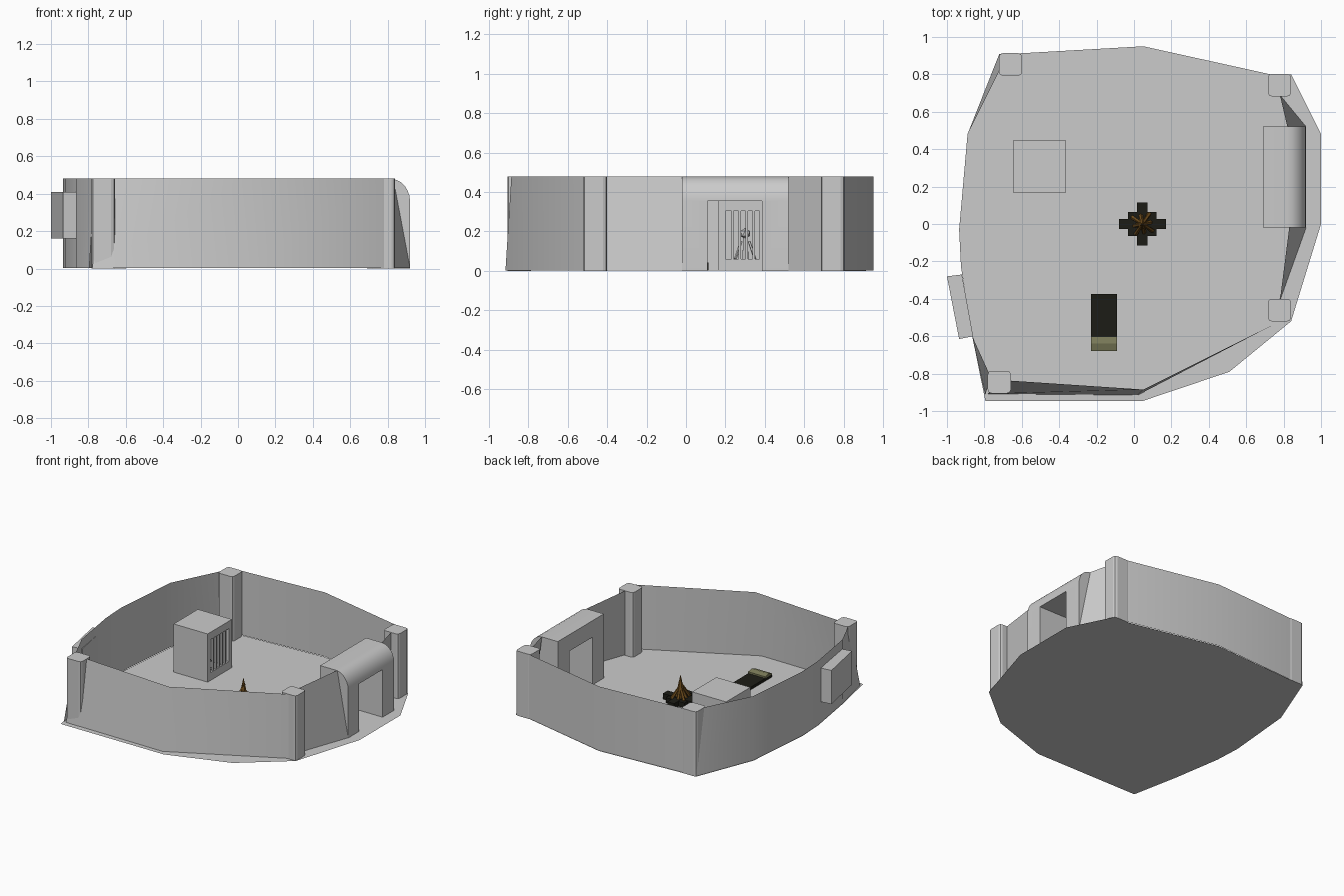
import bpy, bmesh, math
from mathutils import Vector, Matrix

if "Cube" in bpy.data.objects:
    bpy.data.objects.remove(bpy.data.objects["Cube"])

H = 0.48


def add(name, verts, faces, color=None, smooth=False):
    me = bpy.data.meshes.new(name)
    me.from_pydata(verts, [], faces)
    bm = bmesh.new()
    bm.from_mesh(me)
    bmesh.ops.recalc_face_normals(bm, faces=bm.faces)
    bm.to_mesh(me)
    bm.free()
    ob = bpy.data.objects.new(name, me)
    bpy.context.collection.objects.link(ob)
    if color:
        me.materials.append(color)
    for p in me.polygons:
        p.use_smooth = smooth
    return ob


def mat(name, rgb):
    m = bpy.data.materials.new(name)
    m.diffuse_color = (*rgb, 1)
    m.use_nodes = True
    m.node_tree.nodes["Principled BSDF"].inputs["Base Color"].default_value = m.diffuse_color
    return m


def prism(name, pts, z0, z1, color=None):
    n = len(pts)
    v = [(x, y, z0) for x, y in pts] + [(x, y, z1) for x, y in pts]
    f = [list(range(n))[::-1], list(range(n, 2 * n))]
    f += [(i, (i + 1) % n, (i + 1) % n + n, i + n) for i in range(n)]
    return add(name, v, f, color)


def box(name, x0, x1, y0, y1, z0, z1, color=None):
    return prism(name, [(x0, y0), (x1, y0), (x1, y1), (x0, y1)], z0, z1, color)


def wall(name, bottom, top):
    n = len(bottom)
    v = [(x, y, 0.003) for x, y in bottom] + [(x, y, H) for x, y in top]
    return add(name, v, [(i, i + 1, n + i + 1, n + i) for i in range(n - 1)], smooth=True)


def rod(name, a, b, r0, r1, color=None, sides=5):
    a, b = Vector(a), Vector(b)
    bm = bmesh.new()
    rot = Vector((0, 0, 1)).rotation_difference(b - a).to_matrix().to_4x4()
    bmesh.ops.create_cone(bm, cap_ends=True, segments=sides, radius1=r0, radius2=r1,
                          depth=(b - a).length, matrix=Matrix.Translation((a + b) / 2) @ rot)
    me = bpy.data.meshes.new(name)
    bm.to_mesh(me)
    bm.free()
    ob = bpy.data.objects.new(name, me)
    bpy.context.collection.objects.link(ob)
    if color:
        me.materials.append(color)
    return ob


black = mat("charcoal", (0.012, 0.012, 0.008))
olive = mat("olive", (0.2, 0.2, 0.1))
brown = mat("burnt_wood", (0.16, 0.075, 0.012))

# Floor: one flat many-sided sheet
left = [(-0.72, 0.91), (-0.89, 0.48), (-0.935, -0.03), (-0.925, -0.23), (-0.865, -0.60), (-0.795, -0.91)]
floor = left[:-1] + [(-0.795, -0.945), (0.05, -0.945), (0.51, -0.79), (0.84, -0.52), (1, 0),
                     (1, 0.48), (0.84, 0.80), (0.73, 0.80), (0.05, 0.95), (-0.60, 0.913)]
add("floor", [(x, y, 0) for x, y in floor], [list(range(len(floor)))])

# Walls, some leaning inward at the top
wall("left_wall", left, [(-0.715, 0.83)] + left[1:5] + [(-0.765, -0.82)])
wall("back_wall", [(-0.70, 0.905), (0.05, 0.95), (0.76, 0.795)],
     [(-0.70, 0.905), (0.05, 0.95), (0.76, 0.795)])
wall("front_wall", [(-0.78, -0.908), (0.02, -0.915), (0.78, -0.52)],
     [(-0.70, -0.835), (0.05, -0.885), (0.78, -0.52)])
wall("right_wall_back", [(0.78, 0.69), (0.92, 0.52)], [(0.78, 0.69), (0.82, 0.52)])
wall("right_wall_front", [(0.78, -0.41), (0.92, -0.02)], [(0.78, -0.41), (0.83, -0.02)])

# Corner pillars with rounded vertical edges
for i, (cx, cy) in enumerate([(-0.72, -0.845), (0.778, -0.46), (0.778, 0.743), (-0.66, 0.853)]):
    pts = []
    for q in range(4):
        c = math.pi / 4 + q * math.pi / 2
        ox, oy = cx + 0.042 * math.copysign(1, math.cos(c)), cy + 0.04 * math.copysign(1, math.sin(c))
        for k in range(3):
            a = q * math.pi / 2 + k * math.pi / 4
            pts.append((ox + 0.02 * math.cos(a), oy + 0.02 * math.sin(a)))
    prism(f"corner_pillar_{i}", pts, 0, H)

# Gatehouse: rounded-top block with a doorway cut through
prof = [(0.69, 0.001), (0.69, 0.478), (0.82, 0.478)]
prof += [(0.82 + 0.10 * math.sin(a), 0.358 + 0.12 * math.cos(a))
         for a in [math.pi / 2 * k / 6 for k in range(1, 7)]]
prof += [(0.92, 0.001)]
n = len(prof)
gate = add("gatehouse", [(x, -0.02, z) for x, z in prof] + [(x, 0.52, z) for x, z in prof],
           [list(range(n)), list(range(n, 2 * n))] +
           [(i, (i + 1) % n, (i + 1) % n + n, i + n) for i in range(n)])
cutter = box("doorway_cutter", 0.5, 1.1, 0.11, 0.385, -0.1, 0.355)
cutter.hide_render = True
cutter.hide_viewport = True
mod = gate.modifiers.new("doorway", 'BOOLEAN')
mod.object = cutter
mod.solver = 'EXACT'
bpy.context.view_layer.objects.active = gate
gate.select_set(True)
bpy.ops.object.modifier_apply(modifier="doorway")
bpy.data.objects.remove(cutter)
bpy.ops.object.shade_smooth_by_angle(angle=math.radians(30))

# Wall box set into the left wall
prism("wall_box", [(-1, -0.28), (-0.935, -0.615), (-0.86, -0.60), (-0.92, -0.27)], 0.16, 0.41)

# Cell: hollow box, open towards the gate, with a barred front
X0, X1, Y0, Y1, CH = -0.645, -0.365, 0.165, 0.45, 0.36
add("cell", [(x, y, z) for x in (X0, X1) for y in (Y0, Y1) for z in (0.002, CH)],
    [(0, 1, 3, 2), (0, 1, 5, 4), (2, 3, 7, 6), (1, 3, 7, 5), (0, 2, 6, 4)])
for nm, y0, y1, z0, z1 in [("side_a", Y0, 0.2, 0.002, CH), ("side_b", 0.415, Y1, 0.002, CH),
                           ("sill", 0.2, 0.415, 0.002, 0.06), ("head", 0.2, 0.415, 0.305, CH)]:
    box("cell_front_" + nm, X1 - 0.02, X1, y0, y1, z0, z1)
for i in range(5):
    y = 0.236 + i * 0.0358
    box(f"cell_bar_{i}", X1 - 0.015, X1 - 0.002, y - 0.006, y + 0.006, 0.06, 0.305)

# Slumped remains inside the cell
bm = bmesh.new()
bmesh.ops.create_icosphere(bm, subdivisions=1, radius=0.028, matrix=Matrix.Translation((-0.5, 0.3, 0.19)))
me = bpy.data.meshes.new("skull")
bm.to_mesh(me)
bm.free()
bpy.context.collection.objects.link(bpy.data.objects.new("skull", me))
rod("spine", (-0.53, 0.3, 0.01), (-0.5, 0.3, 0.17), 0.02, 0.012)
for s in (-1, 1):
    rod("arm_bone", (-0.5, 0.3 + s * 0.02, 0.15), (-0.47, 0.3 + s * 0.05, 0.06), 0.007, 0.007)
    rod("leg_bone", (-0.53, 0.3 + s * 0.02, 0.02), (-0.41, 0.3 + s * 0.045, 0.012), 0.009, 0.008)

# Fire pit: stepped cross of blocks
fx = 0.045
for i, (hx, hy) in enumerate([(0.125, 0.028), (0.028, 0.115), (0.076, 0.064)]):
    box(f"fire_pit_{i}", fx - hx, fx + hx, -hy, hy, 0.002, 0.044 - 0.002 * i, black)

# Leaning logs and tip of the fire
for i in range(8):
    a = math.tau * i / 8 + 0.2
    r = 0.065 if i % 2 else 0.045
    rod(f"fire_log_{i}", (fx + r * math.cos(a), r * math.sin(a), 0.04),
        (fx - 0.008 * math.cos(a), -0.008 * math.sin(a), 0.12 + 0.02 * (i % 3)), 0.012, 0.007, brown)
rod("fire_tip", (fx, 0, 0.04), (fx, 0, 0.2), 0.035, 0.002, brown, 6)

# Sleeping mat with pillow
box("sleeping_mat", -0.23, -0.09, -0.68, -0.375, 0.002, 0.022, black)
add("pillow", [(x, y, z) for x in (-0.23, -0.09)
               for y, z in ((-0.68, 0.005), (-0.68, 0.03), (-0.64, 0.042), (-0.602, 0.034), (-0.602, 0.005))],
    [(0, 1, 2, 3, 4), (5, 6, 7, 8, 9)] + [(i, (i + 1) % 5, (i + 1) % 5 + 5, i + 5) for i in range(5)], olive)
